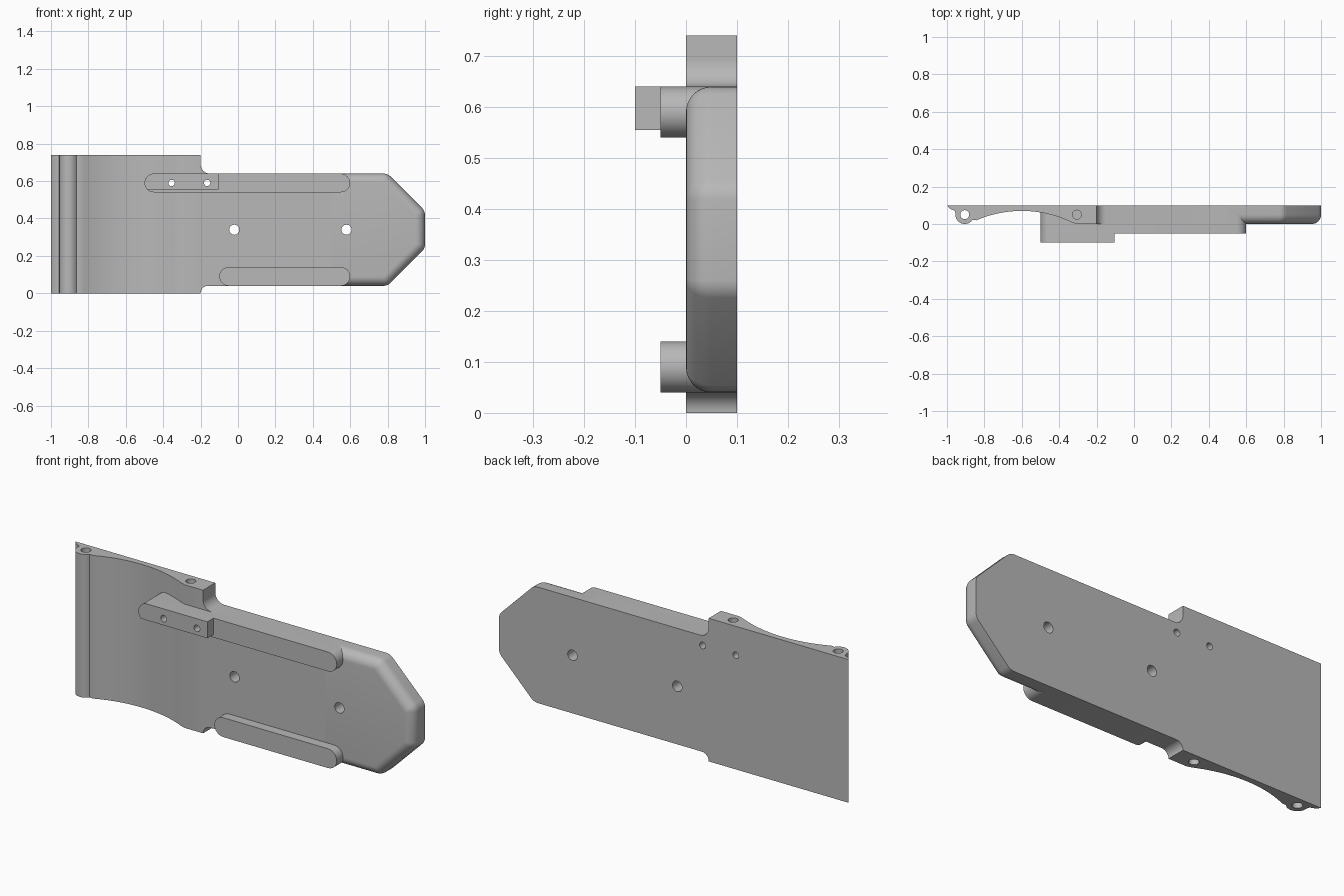
import bpy, bmesh
from math import sin, cos, pi, radians

if "Cube" in bpy.data.objects:
    bpy.data.objects.remove(bpy.data.objects["Cube"])

GREY = (0.48, 0.48, 0.48, 1)
mat = bpy.data.materials.new("plain grey")
mat.use_nodes = True
mat.diffuse_color = GREY
mat.node_tree.nodes["Principled BSDF"].inputs["Base Color"].default_value = GREY

HEIGHT, BACK = 0.74, 0.1


def arc(cx, cy, r, start, end, steps=12):
    """Points along a circular arc, angles in degrees."""
    angles = [radians(start + (end - start) * i / steps) for i in range(steps + 1)]
    return [(cx + r * cos(a), cy + r * sin(a)) for a in angles]


def prism(name, outline, axis, lo, hi, shape=None):
    """Extrude an outline along y (outline in x, z) or z (outline in x, y)."""
    bm = bmesh.new()
    place = (lambda u, v, t: (u, t, v)) if axis == "y" else (lambda u, v, t: (u, v, t))
    bottom = [bm.verts.new(place(u, v, lo)) for u, v in outline]
    top = [bm.verts.new(place(u, v, hi)) for u, v in outline]
    bm.faces.new(bottom)
    bm.faces.new(top[::-1])
    n = len(outline)
    for i in range(n):
        j = (i + 1) % n
        bm.faces.new((bottom[i], top[i], top[j], bottom[j]))
    bmesh.ops.recalc_face_normals(bm, faces=bm.faces)
    if shape:
        shape(bm)
    mesh = bpy.data.meshes.new(name)
    bm.to_mesh(mesh)
    bm.free()
    obj = bpy.data.objects.new(name, mesh)
    bpy.context.collection.objects.link(obj)
    mesh.materials.append(mat)
    return obj


def hole(x, v, r, axis):
    return prism("hole_cutter", arc(x, v, r, 0, 345, 23), axis, -0.5, 1.2)


def drill(obj, cutters):
    """Cut holes, then shade smooth while keeping sharp edges."""
    bpy.ops.object.select_all(action="DESELECT")
    bpy.context.view_layer.objects.active = obj
    obj.select_set(True)
    for cutter in cutters:
        mod = obj.modifiers.new("hole", "BOOLEAN")
        mod.operation, mod.solver, mod.object = "DIFFERENCE", "EXACT", cutter
        bpy.ops.object.modifier_apply(modifier=mod.name)
    bpy.ops.object.shade_smooth_by_angle(angle=radians(30))


def round_nose(bm):
    """Soften the upright corners, then round the front rim."""
    upright = [e for e in bm.edges
               if abs(e.verts[0].co.y - e.verts[1].co.y) > 0.05 and e.verts[0].co.x > 0.6]
    bmesh.ops.bevel(bm, geom=upright, offset=0.02, segments=4, profile=0.5, affect="EDGES")
    rim = [e for e in bm.edges
           if all(v.co.y < 0.001 for v in e.verts) and max(v.co.x for v in e.verts) > 0.6]
    bmesh.ops.bevel(bm, geom=rim, offset=0.05, segments=8, profile=0.5, affect="EDGES")


# Wide saddle wing: thin lip, round pin boss, shallow arch, flat land
half, rise = 0.265, 0.06
radius = (half ** 2 + rise ** 2) / (2 * rise)
saddle = []
for i in range(25):
    dx = half * (i / 12 - 1)
    saddle.append((-0.6 + dx, 0.07 - radius + (radius ** 2 - dx ** 2) ** 0.5))
wing_profile = ([(-1, BACK), (-0.985, 0.082), (-0.957, 0.07)]
                + arc(-0.905, 0.05, 0.05, 175, 325)
                + saddle[1:] + [(-0.305, 0), (-0.2, 0), (-0.2, BACK)])
wing = prism("saddle_wing", wing_profile, "z", 0, HEIGHT)

# Main plate with concave fillets where it meets the wing
plate_outline = (arc(-0.16, 0, 0.04, 180, 90) + [(0.5, 0.04), (0.5, 0.64)]
                 + arc(-0.15, 0.69, 0.05, 270, 180))
plate = prism("main_plate", plate_outline, "y", 0, BACK)

# Tapered end with a rounded front rim
nose_outline = [(0.5, 0.04), (0.8, 0.04), (1, 0.24), (1, 0.44), (0.8, 0.64), (0.5, 0.64)]
nose = prism("tapered_nose", nose_outline, "y", 0, BACK, round_nose)


def rail(name, x0, z):
    """Round-ended rail sunk into the plate."""
    outline = arc(0.55, z, 0.05, -90, 90) + arc(x0 + 0.05, z, 0.05, 90, 270)
    return prism(name, outline, "y", -0.05, 0.09)


upper_rail = rail("upper_rail", -0.5, 0.59)
lower_rail = rail("lower_rail", -0.1, 0.09)

# Raised block on the upper rail, with a flat underside
block_outline = arc(-0.45, 0.59, 0.05, 90, 224) + [(-0.105, 0.555), (-0.105, 0.64)]
block = prism("raised_block", block_outline, "y", -0.1, -0.05)

# Drilled holes
pin_holes = [hole(x, 0.05, 0.024, "z") for x in (-0.905, -0.305)]
bolt_holes = [hole(x, 0.34, 0.027, "y") for x in (-0.02, 0.58)]
screw_holes = [hole(x, 0.59, 0.017, "y") for x in (-0.355, -0.165)]
drill(wing, pin_holes + screw_holes[:1])
drill(plate, bolt_holes[:1] + screw_holes[1:])
drill(nose, bolt_holes[1:])
drill(upper_rail, screw_holes)
drill(block, screw_holes)
drill(lower_rail, [])
for cutter in pin_holes + bolt_holes + screw_holes:
    bpy.data.objects.remove(cutter)
